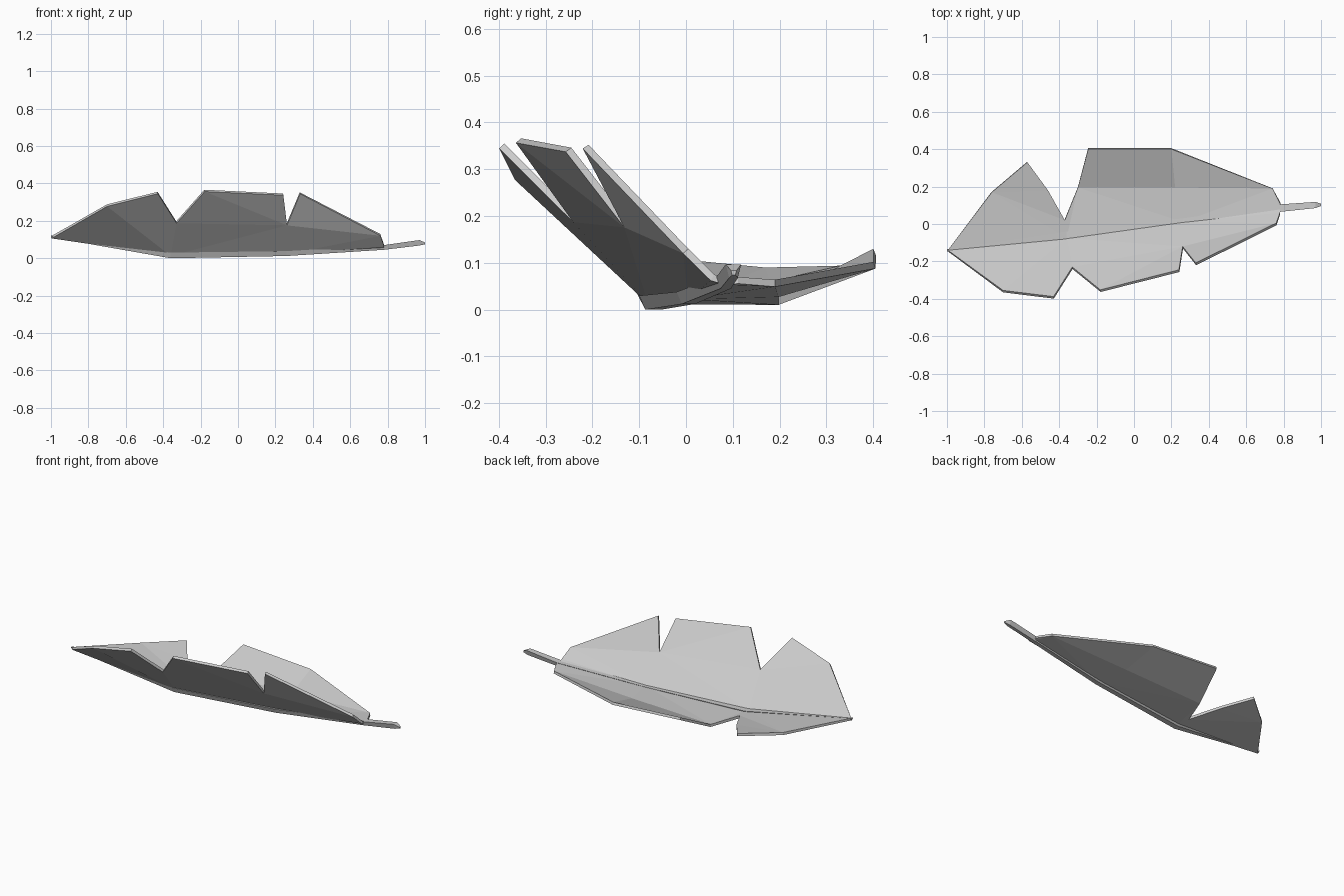
import bpy, bmesh

if "Cube" in bpy.data.objects:
    bpy.data.objects.remove(bpy.data.objects["Cube"])


def make_object(name, verts, faces, upward=False):
    bm = bmesh.new()
    vs = [bm.verts.new(v) for v in verts]
    for f in faces:
        bm.faces.new([vs[i] for i in f])
    bm.normal_update()
    if upward:
        for f in bm.faces:
            if f.normal.z < 0:
                f.normal_flip()
    else:
        bmesh.ops.recalc_face_normals(bm, faces=bm.faces)
    bmesh.ops.triangulate(bm, faces=[f for f in bm.faces if len(f.verts) > 4])
    mesh = bpy.data.meshes.new(name)
    bm.to_mesh(mesh)
    bm.free()
    ob = bpy.data.objects.new(name, mesh)
    bpy.context.collection.objects.link(ob)
    return ob


# Blade: valley line, then the raised front lobes, then the flat back lobes
valley = [(-0.995, -0.14, 0.12), (-0.36, -0.075, 0.026),
          (0.26, 0.01, 0.036), (0.78, 0.085, 0.068)]
front = [(-0.70, -0.355, 0.288), (-0.43, -0.388, 0.355), (-0.33, -0.23, 0.197),
         (-0.18, -0.352, 0.366), (0.24, -0.245, 0.346), (0.26, -0.12, 0.185),
         (0.33, -0.208, 0.352), (0.76, 0.005, 0.13), (0.78, 0.06, 0.075)]
back = [(-0.76, 0.17, 0.09), (-0.57, 0.33, 0.094), (-0.46, 0.18, 0.06),
        (-0.37, 0.02, 0.03), (-0.30, 0.195, 0.025), (-0.245, 0.40, 0.13),
        (0.20, 0.40, 0.102), (0.74, 0.19, 0.064), (0.78, 0.11, 0.07),
        (0.22, 0.195, 0.042)]
F, B = 4, 13
blade_faces = [
    (0, F, F+1, F+2, 1),
    (1, F+2, F+3, F+4, F+5, 2),
    (2, F+5, F+6, F+7, F+8, 3),
    (0, 1, B+3, B+2, B+1, B),
    (1, 2, B+9, B+4, B+3),
    (B+4, B+9, B+6, B+5),
    (B+9, B+7, B+6),
    (2, 3, B+8, B+7, B+9),
]
blade = make_object("leaf_blade", valley + front + back, blade_faces, upward=True)
mod = blade.modifiers.new("thickness", 'SOLIDIFY')
mod.thickness = 0.015
mod.offset = -1

# Midrib and stem: x, front y, back y, bottom z, top z
stations = [(-1.0, -0.148, -0.135, 0.112, 0.121),
            (-0.36, -0.10, -0.04, 0.0, 0.03),
            (0.26, -0.02, 0.03, 0.012, 0.038),
            (0.78, 0.065, 0.105, 0.045, 0.07),
            (0.97, 0.085, 0.118, 0.068, 0.097),
            (1.0, 0.096, 0.108, 0.074, 0.084)]
rib_verts = []
for x, y0, y1, z0, z1 in stations:
    inset = (y1 - y0) * 0.22
    rib_verts += [(x, y0 + inset, z0), (x, y1 - inset, z0), (x, y1, z1), (x, y0, z1)]
rib_faces = [(0, 1, 2, 3), tuple(len(rib_verts) - 4 + i for i in range(4))]
for s in range(len(stations) - 1):
    for i in range(4):
        j = (i + 1) % 4
        rib_faces.append((4*s + i, 4*s + j, 4*s + 4 + j, 4*s + 4 + i))
make_object("midrib_stem", rib_verts, rib_faces)
